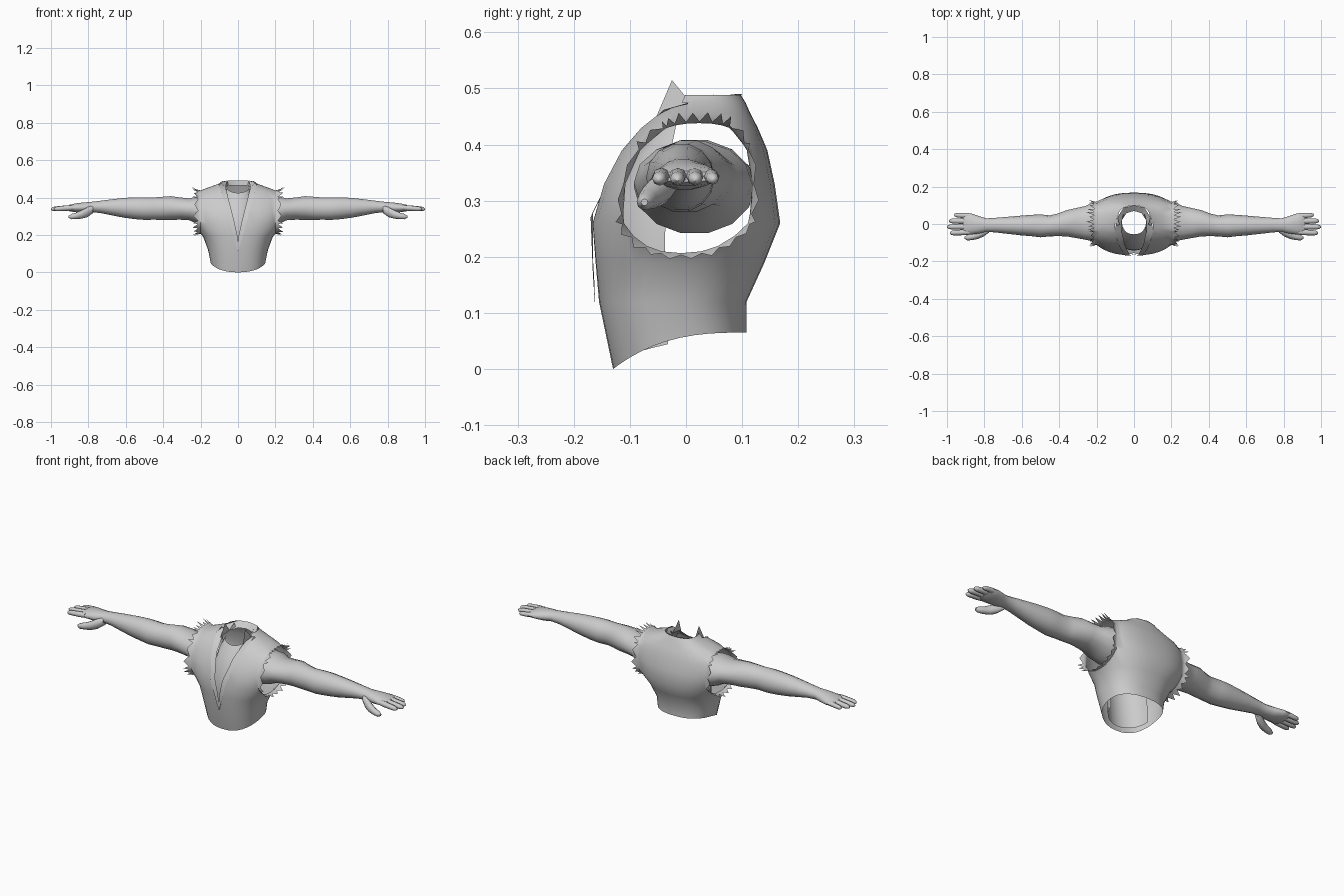
import bpy, bmesh, math, random
from mathutils import Vector

if "Cube" in bpy.data.objects:
    bpy.data.objects.remove(bpy.data.objects["Cube"])

random.seed(4)


def finish(name, bm, mirror=False, angle=50):
    bmesh.ops.recalc_face_normals(bm, faces=bm.faces[:])
    me = bpy.data.meshes.new(name)
    bm.to_mesh(me)
    bm.free()
    ob = bpy.data.objects.new(name, me)
    bpy.context.collection.objects.link(ob)
    if mirror:
        ob.modifiers.new("mirror", 'MIRROR')
    bpy.ops.object.select_all(action='DESELECT')
    bpy.context.view_layer.objects.active = ob
    ob.select_set(True)
    bpy.ops.object.shade_smooth_by_angle(angle=math.radians(angle))
    return ob


def skin(bm, rows, closed=True):
    """Join rows of points with quads and return the vertex rows."""
    vs = [[bm.verts.new(p) for p in r] for r in rows]
    n = len(rows[0])
    for a, b in zip(vs, vs[1:]):
        for i in range(n if closed else n - 1):
            j = (i + 1) % n
            bm.faces.new((a[i], a[j], b[j], b[i]))
    return vs


def power(c, e):
    return math.copysign(abs(c) ** e, c)


def limb(name, rings, n=14, caps=(False, True)):
    """Mirrored tube along x; rings hold x, y, z, y radius, z radius."""
    bm = bmesh.new()
    rows = []
    for x, y, z, ry, rz in rings:
        rows.append([(x, y + ry * math.cos(2 * math.pi * i / n),
                      z + rz * math.sin(2 * math.pi * i / n)) for i in range(n)])
    vs = skin(bm, rows)
    for use, ring in zip(caps, (vs[0], vs[-1])):
        if use:
            bm.faces.new(ring)
    return finish(name, bm, True)


# Vest body: lofted shell (z, half width, front y, back y)
rings = [(0.0, .147, -.13, .108), (.12, .160, -.155, .108), (.19, .186, -.162, .14),
         (.26, .245, -.168, .168), (.33, .268, -.148, .158), (.39, .262, -.118, .145),
         (.43, .222, -.085, .128), (.455, .155, -.06, .115), (.475, .10, -.04, .106),
         (.488, .085, -.03, .098)]
bm = bmesh.new()
rows, n = [], 36
for k, (z, a, y0, y1) in enumerate(rings):
    row = []
    for i in range(n):
        t = 2 * math.pi * i / n
        x = a * power(math.cos(t), .85)
        y = (y0 + y1) / 2 + (y1 - y0) / 2 * power(math.sin(t), .85)
        zz = z if k else .065 * (1 - max(0, (.108 - y) / .238) ** 2.8)
        row.append((x, y, zz))
    rows.append(row)
skin(bm, rows)

# Armholes, cut flat at each side
for s in (1, -1):
    bmesh.ops.bisect_plane(bm, geom=bm.verts[:] + bm.edges[:] + bm.faces[:], dist=1e-5,
                           plane_co=(s * .2, 0, 0), plane_no=(s, 0, 0), clear_outer=True)

# V-shaped front opening
for s in (1, -1):
    fs = [f for f in bm.faces if f.calc_center_median().y < 0]
    geom = list({v for f in fs for v in f.verts}) + list({e for f in fs for e in f.edges}) + fs
    bmesh.ops.bisect_plane(bm, geom=geom, dist=1e-5, plane_co=(0, 0, .12), plane_no=(1, 0, -.29 * s))
gone = []
for f in bm.faces:
    c = f.calc_center_median()
    if c.y < 0 and abs(c.x) < .29 * (c.z - .12):
        gone.append(f)
bmesh.ops.delete(bm, geom=gone, context='FACES')

# Torn sleeve edges: short flared band with uneven teeth
mid = Vector((0, .01, .325))
for s in (1, -1):
    rim = [e for e in bm.edges if e.is_boundary and all(abs(v.co.x - s * .2) < 1e-3 for v in e.verts)]
    new = bmesh.ops.extrude_edge_only(bm, edges=rim)['geom']
    for v in [g for g in new if isinstance(g, bmesh.types.BMVert)]:
        r = Vector((0, v.co.y, v.co.z)) - mid
        v.co += r * .03 + Vector((s * .014, 0, 0))
    for e in [g for g in new if isinstance(g, bmesh.types.BMEdge)]:
        if not e.is_boundary or e.calc_length() < .007:
            continue
        m = (e.verts[0].co + e.verts[1].co) / 2
        r = (Vector((0, m.y, m.z)) - mid).normalized()
        size = random.uniform(.016, .03) * (1.4 if m.z > .42 else 1)
        tip = bm.verts.new(m + Vector((s * size, 0, 0)) + r * size * .45)
        bm.faces.new((e.verts[0], e.verts[1], tip))
finish("vest_body", bm)

# Lapel: collar band running from the back of the neck to the point of the V
outer = [(0, .1, .49), (.055, .088, .49), (.092, .03, .482), (.102, -.04, .462),
         (.086, -.108, .39), (.046, -.17, .27), (.018, -.166, .17), (0, -.162, .11)]
inner = [(0, .07, .465), (.04, .058, .465), (.065, .02, .458), (.065, -.04, .45),
         (.05, -.112, .39), (.022, -.166, .28), (.004, -.166, .20), (0, -.163, .15)]
bm = bmesh.new()
skin(bm, [outer, inner], closed=False)
finish("lapel", bm, True)

# Undershirt front: panel behind the V, from the neck hole to the hem (width, depth, z)
bm = bmesh.new()
rows = []
for w, d, z in [(.06, .055, .425), (.085, .095, .375), (.11, .14, .28), (.11, .142, .18), (.115, .122, .02)]:
    rows.append([(w * math.cos(t), -d * math.sin(t) ** .8, z + .03 * (1 - math.sin(t)))
                 for t in [math.pi * (.06 + .88 * i / 12) for i in range(13)]])
skin(bm, rows, closed=False)
finish("undershirt_front", bm)

# Torn neck points
bm = bmesh.new()
for p in [((.068, -.055, .445), (.066, .02, .46), (.06, -.025, .515)),
          ((.066, .02, .46), (.05, .055, .465), (.058, .05, .49))]:
    bm.faces.new([bm.verts.new(c) for c in p])
finish("torn_neck_point", bm, True)

# Arms
limb("arm", [(.17, .015, .325, .108, .085), (.22, .012, .332, .105, .075), (.26, .006, .337, .09, .06),
             (.31, .005, .341, .08, .061), (.36, .004, .344, .07, .065), (.41, -.005, .342, .06, .063),
             (.45, -.010, .341, .056, .061), (.50, -.010, .341, .061, .062), (.55, -.008, .343, .057, .06),
             (.61, -.008, .345, .052, .054), (.68, -.007, .348, .045, .043), (.74, -.006, .350, .039, .033),
             (.79, -.006, .349, .036, .028), (.83, -.004, .346, .047, .028), (.87, .000, .345, .056, .024),
             (.90, .002, .344, .058, .018), (.915, .002, .343, .052, .010)])


# Hand: four fingers and a thumb
def finger(name, base, tip, r):
    b, t = Vector(base), Vector(tip)
    rows = []
    for f, k in [(0, .9), (.3, 1), (.6, .92), (.82, .85), (.94, .62), (1, .2)]:
        p = b.lerp(t, f)
        rows.append((p.x, p.y, p.z, r * k, r * k * .95))
    limb(name, rows, 8, (True, True))


for label, y, end, r in [("index", -.043, .985, .0155), ("middle", -.014, 1.0, .0155),
                         ("ring", .015, .99, .0155), ("little", .043, .962, .0135)]:
    finger(label + "_finger", (.88, y, .346), (end, y * 1.12, .338), r)
limb("thumb", [(.775, -.028, .338, .018, .022), (.805, -.045, .322, .022, .028), (.835, -.060, .310, .020, .024),
               (.865, -.069, .302, .017, .018), (.89, -.073, .298, .015, .015), (.905, -.074, .297, .006, .006)],
     10, (True, True))
